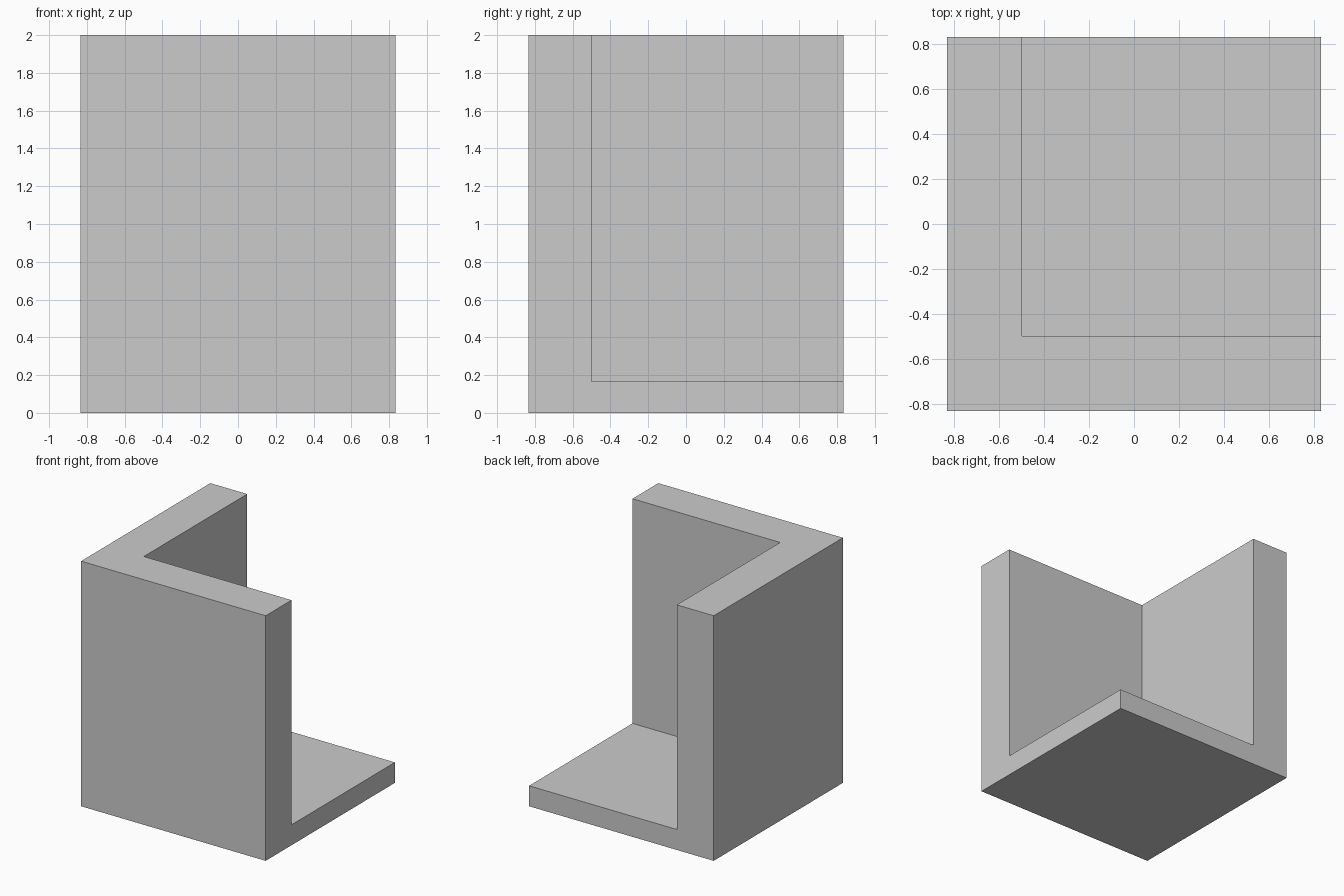
import bpy
from mathutils import Vector

if "Cube" in bpy.data.objects:
    bpy.data.objects.remove(bpy.data.objects["Cube"])

HALF = 0.833     # half width and depth
HEIGHT = 2.0
INNER = -0.5     # inner face of both walls
FLOOR = 0.167    # floor thickness


def box(name, low, high):
    low, high = Vector(low), Vector(high)
    bpy.ops.mesh.primitive_cube_add(size=1, location=(low + high) / 2)
    obj = bpy.context.object
    obj.name = name
    obj.scale = high - low
    bpy.ops.object.transform_apply(location=True, rotation=False, scale=True)
    return obj


# Cutter for the open corner: overshoots the block at the right, back and top
cutter = box("corner_cutter", (INNER, INNER, FLOOR), (1.2, 1.2, 2.4))
cutter.hide_render = True

# Solid block that becomes the floor plus left and front walls
block = box("corner_block", (-HALF, -HALF, 0), (HALF, HALF, HEIGHT))
cut = block.modifiers.new("open_corner", "BOOLEAN")
cut.operation = "DIFFERENCE"
cut.solver = "EXACT"
cut.object = cutter
bpy.ops.object.modifier_apply(modifier=cut.name)

bpy.data.objects.remove(cutter, do_unlink=True)
